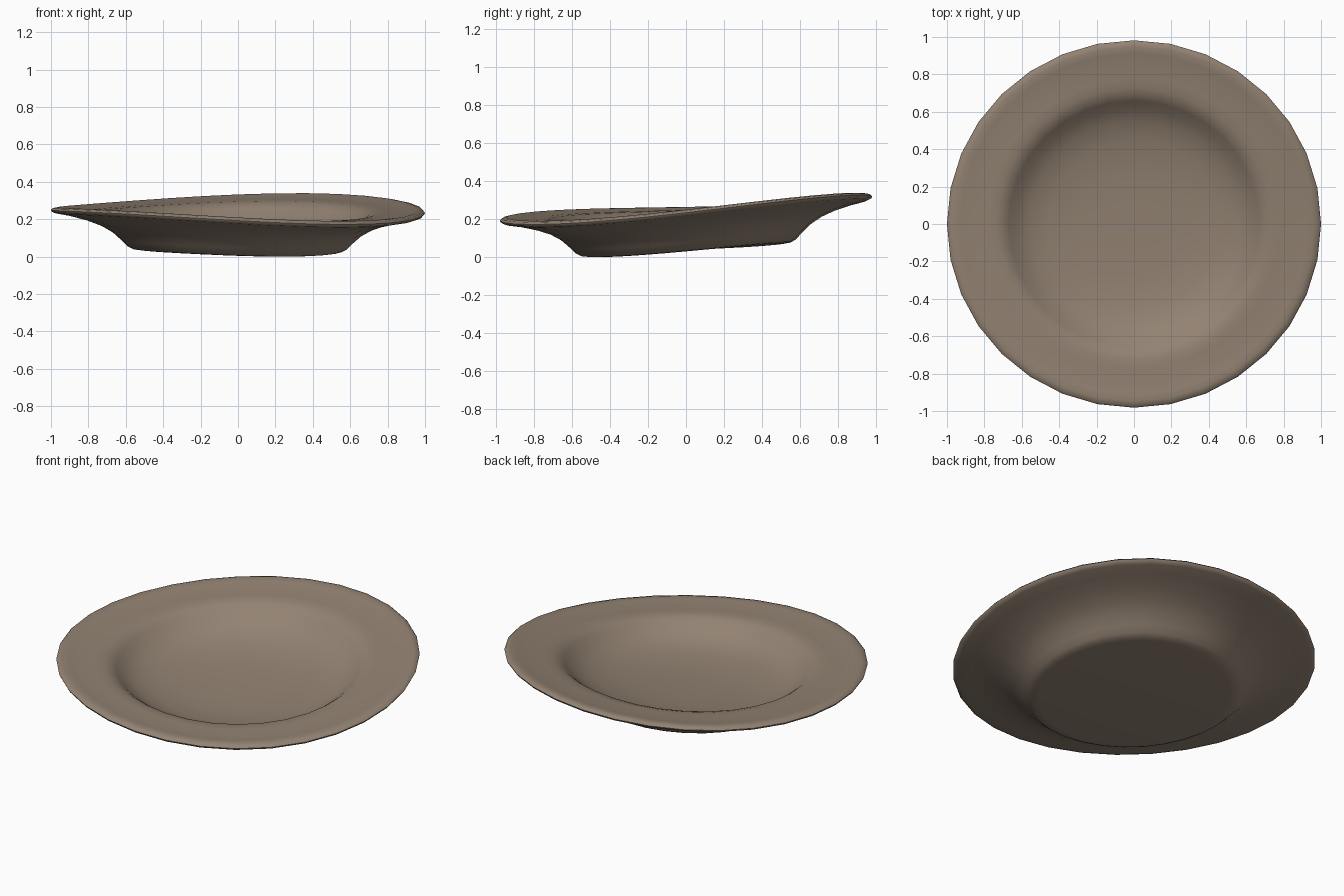
import bpy
import bmesh
import math
from mathutils import Vector

cube = bpy.data.objects.get("Cube")
if cube:
    bpy.data.objects.remove(cube, do_unlink=True)

SIDES = 32

# Cross-section (radius, height): underside, rolled lip, rim, bowl
underside = [(0, .043), (.53, .043), (.565, .047), (.59, .06), (.62, .09),
             (.67, .135), (.73, .17), (.81, .2), (.9, .224)]
lip = [(.975, .238), (.995, .246), (1, .256), (.99, .266), (.965, .271)]
bowl = [(.93, .266), (.87, .257), (.79, .254), (.74, .25), (.7, .238),
        (.67, .216), (.63, .18), (.56, .142), (.46, .115), (.3, .096),
        (.15, .09), (0, .088)]


def warp(x, y):
    """Tilt and gentle saddle twist of the uneven plate."""
    return -.0075 * x + .065 * y + .05 * x * y - .0075 * (x * x - y * y)


# Plate body turned around the vertical axis
bm = bmesh.new()
verts = [bm.verts.new((r, 0, z)) for r, z in underside + lip + bowl]
edges = [bm.edges.new(pair) for pair in zip(verts, verts[1:])]
bmesh.ops.spin(bm, geom=verts + edges, cent=(0, 0, 0), axis=(0, 0, 1),
               angle=math.tau, steps=SIDES, use_duplicate=False)
bmesh.ops.remove_doubles(bm, verts=bm.verts, dist=.0005)
for v in bm.verts:
    v.co.y *= .982
    v.co.z += warp(v.co.x, v.co.y)

# Rest the lowest point on the ground
lowest = min(v.co.z for v in bm.verts)
bmesh.ops.translate(bm, verts=bm.verts, vec=Vector((0, 0, -lowest)))
bmesh.ops.recalc_face_normals(bm, faces=bm.faces)

mesh = bpy.data.meshes.new("plate")
bm.to_mesh(mesh)
bm.free()
plate = bpy.data.objects.new("plate", mesh)
bpy.context.collection.objects.link(plate)

# Clay brown finish
color = (.29, .225, .17, 1)
clay = bpy.data.materials.new("clay_brown")
clay.use_nodes = True
clay.diffuse_color = color
clay.node_tree.nodes["Principled BSDF"].inputs["Base Color"].default_value = color
mesh.materials.append(clay)

bpy.ops.object.select_all(action="DESELECT")
plate.select_set(True)
bpy.context.view_layer.objects.active = plate
bpy.ops.object.shade_smooth_by_angle(angle=math.radians(60))
